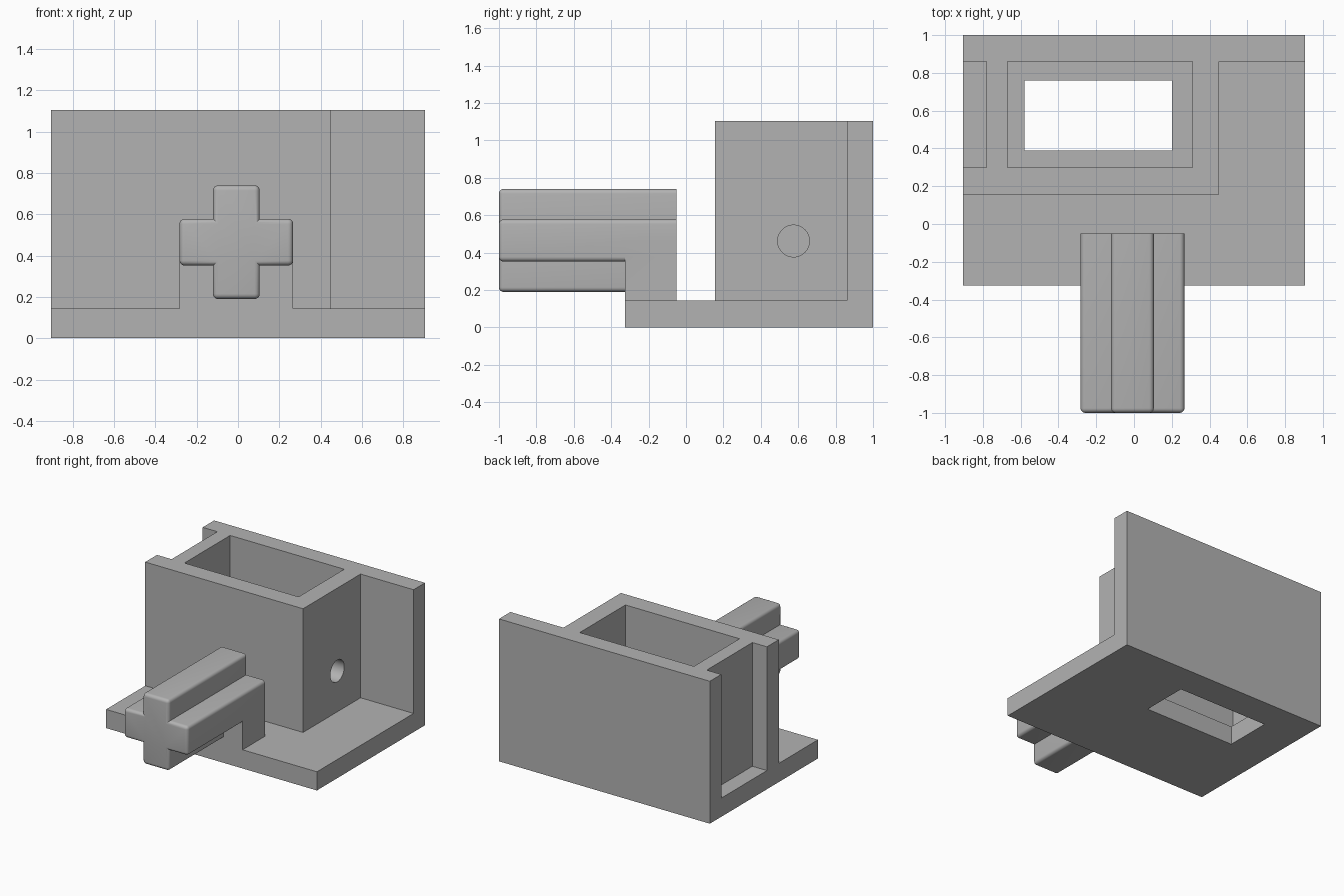
import bpy, bmesh
from math import pi
from mathutils import Matrix, Vector

if "Cube" in bpy.data.objects:
    bpy.data.objects.remove(bpy.data.objects["Cube"], do_unlink=True)

GREY = (0.45, 0.45, 0.45, 1)
grey = bpy.data.materials.new("plain grey")
grey.use_nodes = True
grey.diffuse_color = GREY
grey.node_tree.nodes["Principled BSDF"].inputs["Base Color"].default_value = GREY


def make_object(name, bm):
    bmesh.ops.recalc_face_normals(bm, faces=bm.faces)
    mesh = bpy.data.meshes.new(name)
    bm.to_mesh(mesh)
    bm.free()
    mesh.materials.append(grey)
    obj = bpy.data.objects.new(name, mesh)
    bpy.context.collection.objects.link(obj)
    return obj


def prism(outline, depth):
    """Extrude a closed 3D outline along the depth vector."""
    bm = bmesh.new()
    face = bm.faces.new([bm.verts.new(p) for p in outline])
    top = bmesh.ops.extrude_face_region(bm, geom=[face])["geom"]
    bmesh.ops.translate(bm, vec=depth,
                        verts=[v for v in top if isinstance(v, bmesh.types.BMVert)])
    bmesh.ops.recalc_face_normals(bm, faces=bm.faces)
    return bm


def box(name, x, y, z):
    outline = [(x[0], y[0], z[0]), (x[1], y[0], z[0]), (x[1], y[1], z[0]), (x[0], y[1], z[0])]
    return make_object(name, prism(outline, (0, 0, z[1] - z[0])))


def combine(target, other, operation):
    """Join or cut with another solid, then discard that solid."""
    other.hide_render = True
    mod = target.modifiers.new(operation.lower(), "BOOLEAN")
    mod.operation, mod.solver, mod.object = operation, "EXACT", other
    bpy.context.view_layer.objects.active = target
    bpy.ops.object.modifier_apply(modifier=mod.name)
    bpy.data.objects.remove(other, do_unlink=True)


# Main dimensions
W, BACK, FRONT = 0.905, 1.0, -0.325
FLOOR, TOP = 0.145, 1.105
WALL_Y, BOX_Y, INNER_Y = 0.86, 0.155, 0.30
BOX_X = 0.45

# Housing: base plate, back wall and box with a side recess
housing = box("housing", (-W, W), (FRONT, BACK), (0, FLOOR))
plan = [(-W, BOX_Y), (BOX_X, BOX_Y), (BOX_X, WALL_Y), (W, WALL_Y), (W, BACK),
        (-W, BACK), (-W, WALL_Y), (-0.78, WALL_Y), (-0.78, INNER_Y), (-W, INNER_Y)]
walls = make_object("walls", prism([(x, y, FLOOR / 2) for x, y in plan],
                                   (0, 0, TOP - FLOOR / 2)))
combine(housing, walls, "UNION")

# Cavity, smaller opening through the floor, and round side hole
combine(housing, box("cavity", (-0.67, 0.31), (INNER_Y, WALL_Y), (FLOOR, 1.3)), "DIFFERENCE")
combine(housing, box("floor_opening", (-0.58, 0.20), (0.39, 0.76), (-0.1, 0.3)), "DIFFERENCE")
bm = bmesh.new()
bmesh.ops.create_cone(bm, cap_ends=True, segments=48, radius1=0.085, radius2=0.085, depth=0.3,
                      matrix=Matrix.Translation((0.38, 0.575, 0.462)) @ Matrix.Rotation(pi / 2, 4, "Y"))
combine(housing, make_object("side_hole", bm), "DIFFERENCE")

# Cross-shaped bar with rounded outer corners and front rim
CX, CZ, REACH, HALF = -0.008, 0.465, 0.275, 0.113
Y0, Y1 = -1.0, -0.05
quarter = [(REACH, -HALF), (REACH, HALF), (HALF, HALF)]
section = []
for turn in range(4):
    for a, b in quarter:
        for _ in range(turn):
            a, b = -b, a
        section.append((CX + a, Y0, CZ + b))
bm = prism(section, (0, Y1 - Y0, 0))
rounded = []
for e in bm.edges:
    a, b = e.verts
    along = abs(a.co.y - b.co.y) > 0.1
    outer = max(abs(a.co.x - CX), abs(a.co.z - CZ)) > REACH - 0.01
    front_rim = max(a.co.y, b.co.y) < Y0 + 0.01
    if front_rim or (along and outer):
        rounded.append(e)
bmesh.ops.bevel(bm, geom=rounded, offset=0.025, segments=5, profile=0.5, affect="EDGES")
cross_bar = make_object("cross_bar", bm)

# Support block joining the bar to the base plate
support = box("support", (CX - REACH, CX + REACH), (FRONT, Y1), (FLOOR, CZ))
combine(cross_bar, support, "UNION")

# Smooth the curved faces, keep sharp edges
bpy.ops.object.select_all(action="DESELECT")
for obj in (housing, cross_bar):
    obj.select_set(True)
bpy.context.view_layer.objects.active = cross_bar
bpy.ops.object.shade_smooth_by_angle(angle=pi / 6)
